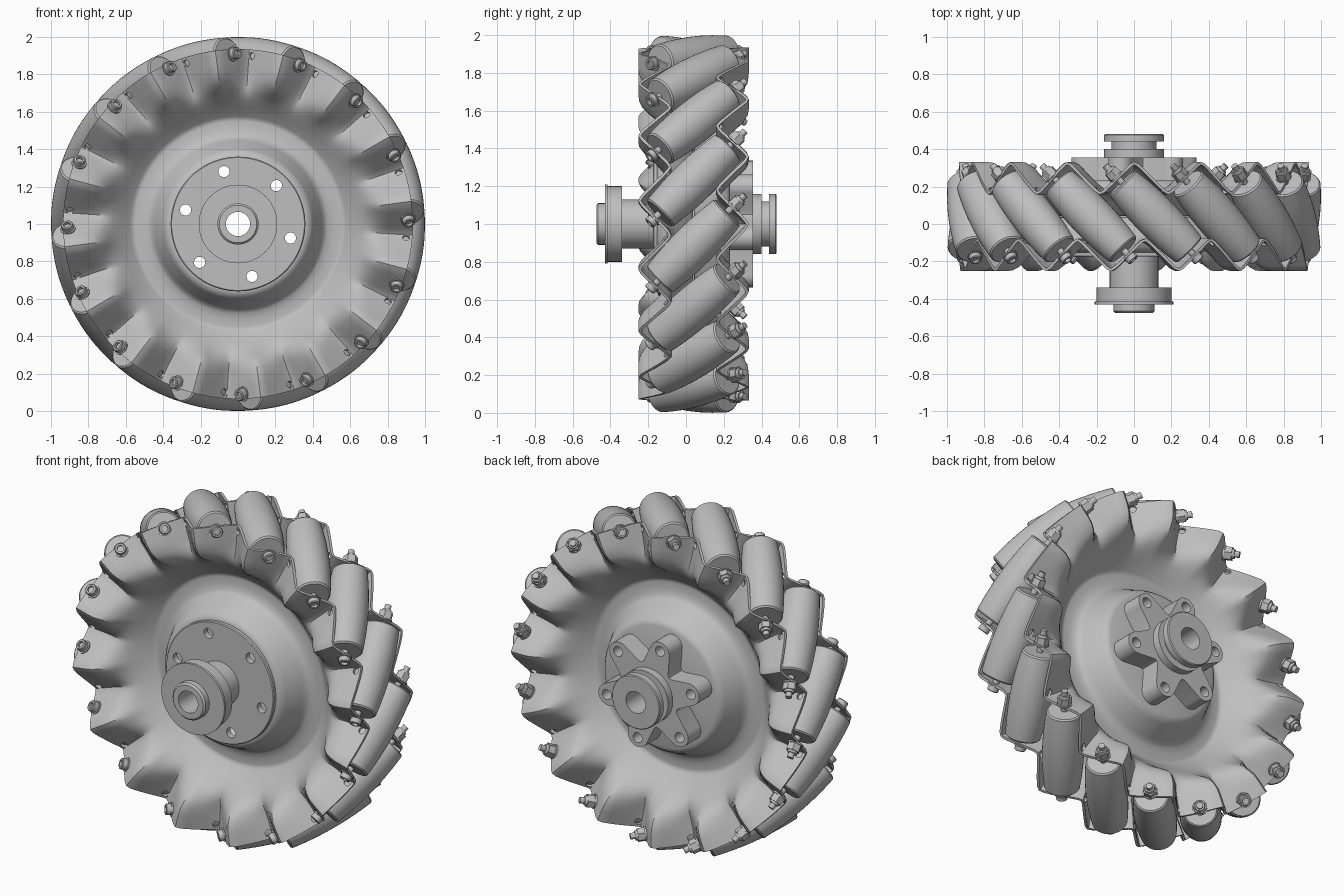
import bpy, bmesh, math
from mathutils import Matrix, Vector

cube = bpy.data.objects.get("Cube")
if cube:
    bpy.data.objects.remove(cube)

TEETH = 16
STEP = 2 * math.pi / TEETH
MID_Y = 0.04                      # middle plane of the roller ring
ROLLER_ANGLE = math.radians(15)
AXIS_R = 0.885                    # distance of roller axes from the hub axis
BOLT_ANGLE = math.radians(2)

grey = bpy.data.materials.new("light_grey")
grey.use_nodes = True
colour = (0.52, 0.52, 0.52, 1)
grey.diffuse_color = colour
grey.node_tree.nodes["Principled BSDF"].inputs["Base Color"].default_value = colour


def finish(bm, name, angle=35):
    bmesh.ops.recalc_face_normals(bm, faces=bm.faces)
    mesh = bpy.data.meshes.new(name)
    bm.to_mesh(mesh)
    bm.free()
    mesh.materials.append(grey)
    smooth(mesh, angle)
    ob = bpy.data.objects.new(name, mesh)
    bpy.context.collection.objects.link(ob)
    return ob


def smooth(mesh, angle):
    mesh.polygons.foreach_set("use_smooth", [True] * len(mesh.polygons))
    mesh.set_sharp_from_angle(angle=math.radians(angle))


def polar(r, a, y):
    return Vector((r * math.cos(a), y, 1 + r * math.sin(a)))


def skin(bm, rows, loop=False):
    """Bridge rings of vertices; every ring is closed."""
    rings = [[bm.verts.new(p) for p in row] for row in rows]
    pairs = list(zip(rings, rings[1:])) + ([(rings[-1], rings[0])] if loop else [])
    for a, b in pairs:
        n = len(a)
        for i in range(n):
            j = (i + 1) % n
            bm.faces.new((a[i], a[j], b[j], b[i]))
    return rings


def lathe(name, profile, segs=64):
    """Turn a closed (radius, y) profile round the hub axis."""
    bm = bmesh.new()
    skin(bm, [[polar(r, 2 * math.pi * i / segs, y) for i in range(segs)]
              for r, y in profile], loop=True)
    return finish(bm, name)


def spindle(bm, profile, segs):
    """Turn an open (radius, z) profile round local z and cap both ends."""
    rings = skin(bm, [[Vector((r * math.cos(t), r * math.sin(t), z)) for t in
                       [2 * math.pi * i / segs for i in range(segs)]] for r, z in profile])
    bm.faces.new(rings[0])
    bm.faces.new(rings[-1])


def drill(bm, centre, direction, radius, length):
    m = Matrix.Translation(centre) @ direction.to_track_quat('Z', 'Y').to_matrix().to_4x4()
    bmesh.ops.create_cone(bm, cap_ends=True, segments=24, radius1=radius,
                          radius2=radius, depth=length, matrix=m)


def flip(a, y, rear):
    """The rear plate is the front one turned half round a roller's radius."""
    return (2 * ROLLER_ANGLE - a, 2 * MID_Y - y) if rear else (a, y)


# Dished plates: radius, depth, share of the zigzag
DISH = [(0.935, -0.165, 1), (0.86, -0.165, 1), (0.82, -0.163, 0.97), (0.78, -0.156, 0.85),
        (0.75, -0.145, 0.65), (0.72, -0.122, 0.38), (0.695, -0.098, 0.17), (0.67, -0.072, 0.05),
        (0.63, -0.032, 0), (0.58, 0.018, 0), (0.565, 0.028, 0), (0.55, 0.03, 0),
        (0.51, 0.026, 0), (0.475, 0.02, 0), (0.455, 0.005, 0), (0.44, -0.02, 0),
        (0.395, -0.115, 0), (0.38, -0.137, 0), (0.36, -0.145, 0), (0.125, -0.145, 0)]


def wave(a):
    k = 0.975
    return -math.asin(k * math.sin((a - BOLT_ANGLE) * TEETH)) / math.asin(k)


def plate(name, rear):
    bm = bmesh.new()
    n = TEETH * 18
    rows = []
    for r, y, share in DISH:
        row = []
        for i in range(n):
            a = 2 * math.pi * i / n
            b, v = flip(a, y + 0.08 * share * wave(a), rear)
            row.append(polar(r, b, v))
        rows.append(row)
    skin(bm, rows)
    ob = finish(bm, name)
    mod = ob.modifiers.new("thickness", 'SOLIDIFY')
    mod.thickness = 0.015
    mod.offset = 0
    return ob


front_plate = plate("front_plate", False)
rear_plate = plate("rear_plate", True)

# Hub shaft with collar, tip, rear groove and open bore
hub = lathe("hub_shaft", [
    (0.065, -0.475), (0.1, -0.475), (0.11, -0.465), (0.11, -0.43), (0.21, -0.43),
    (0.21, -0.415), (0.2, -0.415), (0.2, -0.34), (0.13, -0.34), (0.13, 0.355),
    (0.16, 0.355), (0.16, 0.4), (0.12, 0.4), (0.12, 0.44), (0.16, 0.44), (0.16, 0.475),
    (0.155, 0.48), (0.065, 0.48)])

front_flange = lathe("front_flange", [(0.12, -0.175), (0.355, -0.175), (0.36, -0.17),
                                      (0.36, -0.14), (0.12, -0.14)], 96)

# Six-lobed rear flange
bm = bmesh.new()
outline = []
for k in range(6):
    a = math.radians(45 + 60 * k)
    for d in range(-75, 76, 15):
        t = math.radians(d)
        outline.append(Matrix.Rotation(a, 2) @ Vector((0.28 + 0.065 * math.cos(t),
                                                       0.065 * math.sin(t))))
    for d, r in ((25, 0.2), (30, 0.19), (35, 0.2)):
        outline.append(Matrix.Rotation(a + math.radians(d), 2) @ Vector((r, 0)))
rings = skin(bm, [[Vector((p.x, y, 1 + p.y)) for p in outline] for y in (0.22, 0.355)])
for ring in rings:
    bm.faces.new(ring)
rear_flange = finish(bm, "rear_flange")

# Cutter for the bore, the flange bolt holes and the small rim holes
bm = bmesh.new()
drill(bm, polar(0, 0, 0), Vector((0, 1, 0)), 0.1, 1.2)
for k in range(6):
    drill(bm, polar(0.29, math.radians(45 + 60 * k), 0), Vector((0, 1, 0)), 0.03, 1.2)
for rear in (False, True):
    for k in range(TEETH):
        src = BOLT_ANGLE - math.radians(7) + k * STEP
        a, y = flip(src, -0.165 + 0.08 * wave(src), rear)
        tangent = Vector((-math.sin(a), 0, math.cos(a)))
        drill(bm, polar(0.902, a, y), Vector((0, 1, 0)) - tangent, 0.019, 0.07)
cutter = finish(bm, "hole_cutter")
cutter.hide_render = True

holed = [front_plate, rear_plate, front_flange, rear_flange]
for ob in holed:
    mod = ob.modifiers.new("holes", 'BOOLEAN')
    mod.operation = 'DIFFERENCE'
    mod.solver = 'EXACT'
    mod.object = cutter
deps = bpy.context.evaluated_depsgraph_get()
for ob in holed:
    mesh = bpy.data.meshes.new_from_object(ob.evaluated_get(deps))
    ob.modifiers.clear()
    ob.data = mesh
    smooth(mesh, 35)
bpy.data.objects.remove(cutter)

# Barrel roller whose outside follows the wheel's rolling circle
HALF = 0.247
bm = bmesh.new()
barrel = [(1 - math.sqrt(AXIS_R ** 2 + s * s / 2), s)
          for s in [HALF * (i / 8 - 1) for i in range(17)]]
tip = barrel[0][0] - 0.008
spindle(bm, [(tip, -HALF - 0.008)] + barrel + [(tip, HALF + 0.008)], 40)
roller = finish(bm, "roller")

# Roller bolt: socket head, washers, shank, lock nut
bm = bmesh.new()
spindle(bm, [(0.018, -0.315), (0.018, -0.332), (0.028, -0.332), (0.032, -0.328),
             (0.032, -0.302), (0.04, -0.302), (0.04, -0.294), (0.018, -0.294),
             (0.018, 0.385)], 20)
spindle(bm, [(0.042, 0.295), (0.042, 0.305)], 20)
spindle(bm, [(0.04, 0.305), (0.04, 0.345)], 6)
spindle(bm, [(0.03, 0.345), (0.026, 0.358)], 20)
bolt = finish(bm, "roller_bolt")

# Set the rollers and bolts round the wheel at 45 degrees
for k in range(TEETH):
    a = ROLLER_ANGLE + k * STEP
    radial = Vector((math.cos(a), 0, math.sin(a)))
    axis = (Vector((0, 1, 0)) + Vector((-math.sin(a), 0, math.cos(a)))).normalized()
    turn = Matrix((radial, axis.cross(radial), axis)).transposed().to_4x4()
    place = Matrix.Translation(polar(AXIS_R, a, MID_Y)) @ turn
    for part in (roller, bolt):
        ob = part
        if k:
            ob = part.copy()
            ob.name = f"{part.name}_{k + 1}"
            bpy.context.collection.objects.link(ob)
        ob.matrix_world = place
